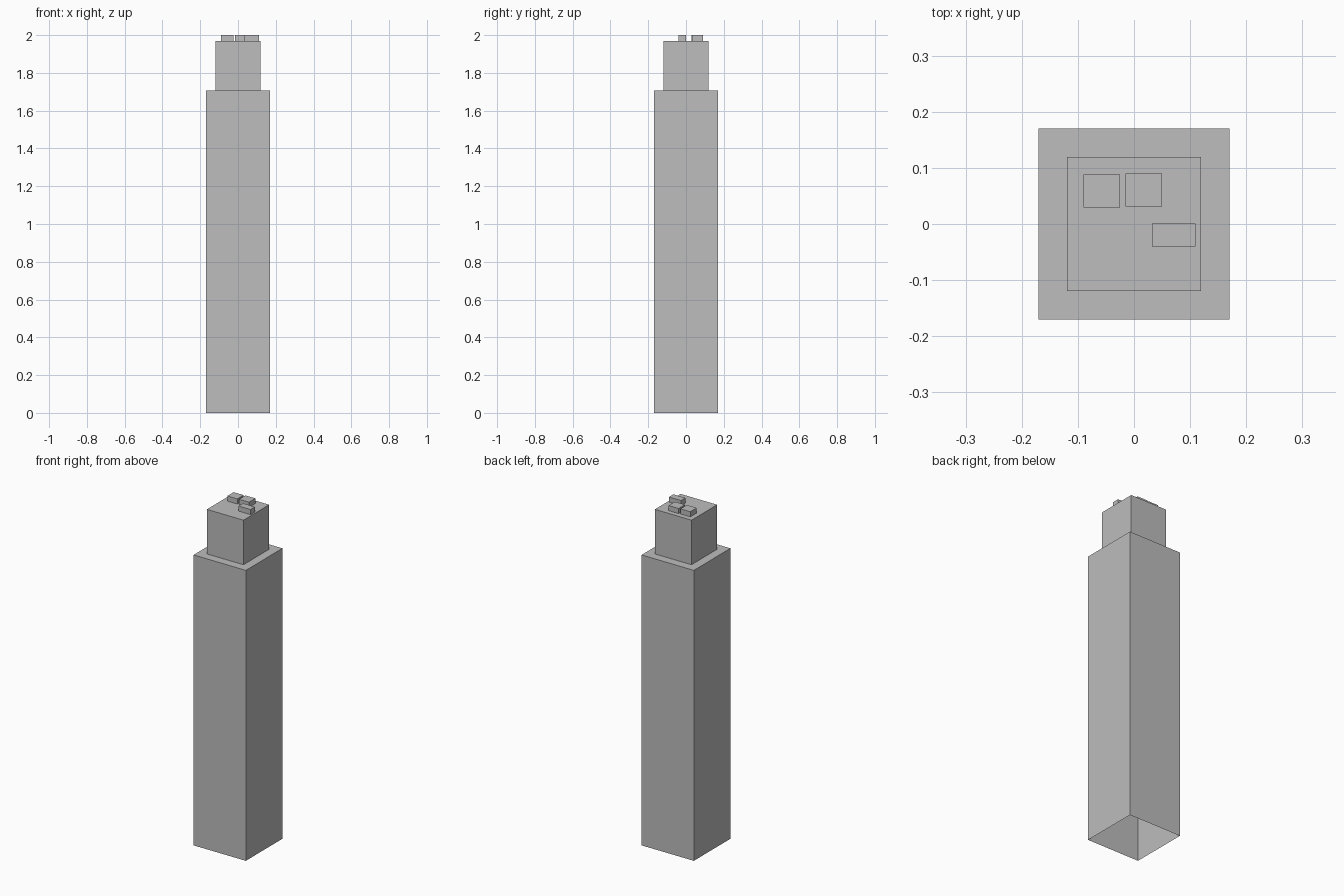
import bpy, bmesh

if "Cube" in bpy.data.objects:
    bpy.data.objects.remove(bpy.data.objects["Cube"])

# One plain grey for the whole tower
grey = bpy.data.materials.new("concrete grey")
grey.diffuse_color = (0.51, 0.51, 0.51, 1)
grey.use_nodes = True
grey.node_tree.nodes["Principled BSDF"].inputs["Base Color"].default_value = grey.diffuse_color


def finish(name, bm):
    mesh = bpy.data.meshes.new(name)
    bmesh.ops.recalc_face_normals(bm, faces=bm.faces)
    # open-bottomed shells: make sure the roof points up
    roof = max(bm.faces, key=lambda f: f.calc_center_median().z)
    if roof.normal.z < 0:
        bmesh.ops.reverse_faces(bm, faces=bm.faces)
    bm.to_mesh(mesh)
    bm.free()
    mesh.materials.append(grey)
    obj = bpy.data.objects.new(name, mesh)
    bpy.context.collection.objects.link(obj)
    return obj


def open_shell(name, steps):
    """Stack of rectangles (x0, x1, y0, y1, z), walls between, roof on top, no floor."""
    bm = bmesh.new()
    rings = []
    for x0, x1, y0, y1, z in steps:
        rings.append([bm.verts.new((x, y, z)) for x, y in
                      ((x0, y0), (x1, y0), (x1, y1), (x0, y1))])
    for low, high in zip(rings, rings[1:]):
        for i in range(4):
            j = (i + 1) % 4
            bm.faces.new((low[i], low[j], high[j], high[i]))
    bm.faces.new(rings[-1])
    return finish(name, bm)


# Tower: tall shaft, ledge, set-back crown, roof
W, C = 0.17, 0.119
LEDGE, ROOF, TOP = 1.708, 1.97, 2.0
open_shell("tower", [(-W, W, -W, W, 0), (-W, W, -W, W, LEDGE),
                     (-C, C, -C, C, LEDGE), (-C, C, -C, C, ROOF)])

# Rooftop service boxes
boxes = {
    "roof_box_left": (-0.09, -0.025, 0.029, 0.088),
    "roof_box_middle": (-0.015, 0.05, 0.031, 0.09),
    "roof_box_right": (0.032, 0.11, -0.04, 0.001),
}
for name, rect in boxes.items():
    open_shell(name, [(*rect, ROOF), (*rect, TOP)])
